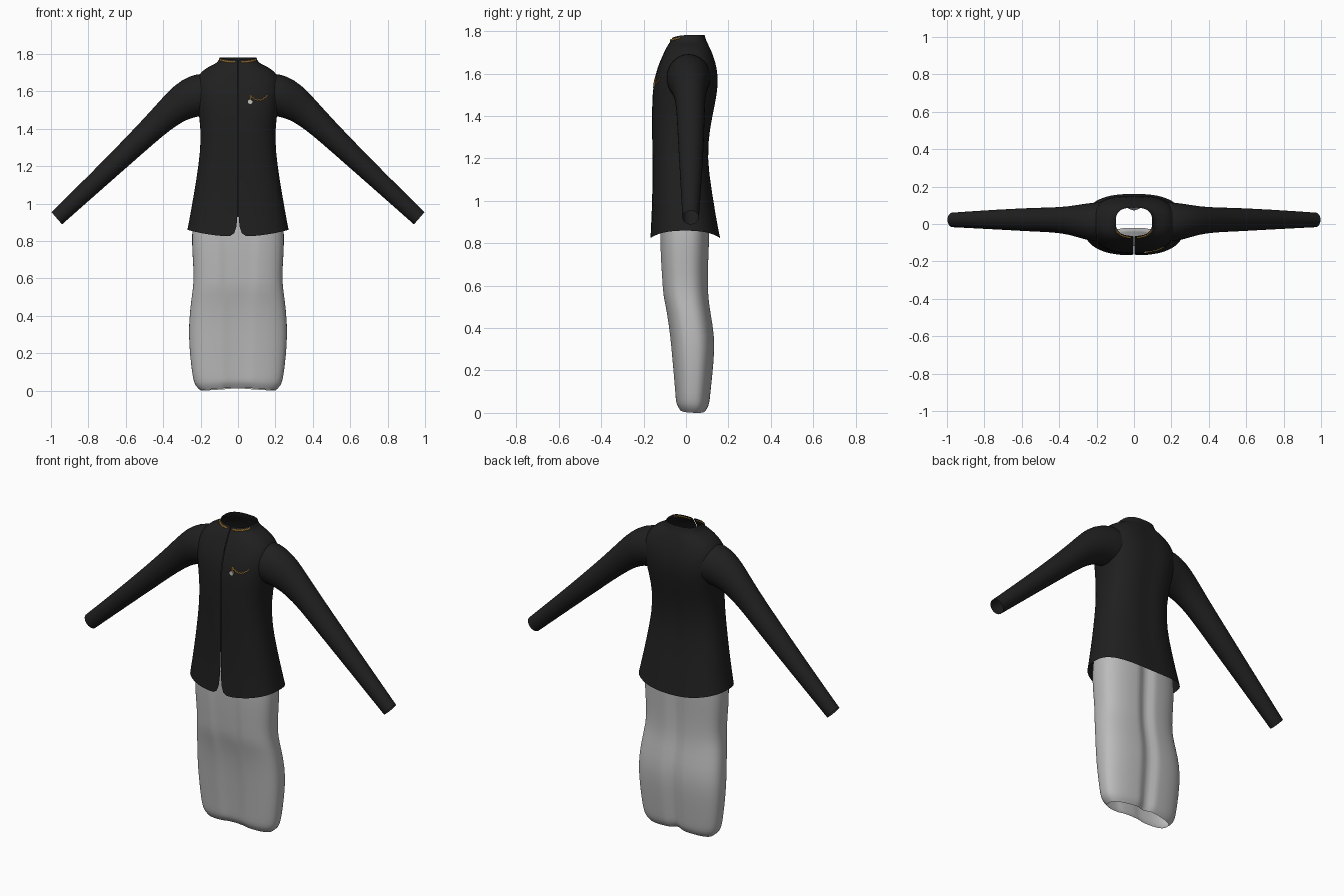
import bpy, bmesh, math
from mathutils import Vector
from mathutils.bvhtree import BVHTree

if "Cube" in bpy.data.objects:
    bpy.data.objects.remove(bpy.data.objects["Cube"])


def material(name, color, rough=0.8):
    m = bpy.data.materials.new(name)
    m.use_nodes = True
    m.diffuse_color = (*color, 1)
    bsdf = m.node_tree.nodes["Principled BSDF"]
    bsdf.inputs["Base Color"].default_value = (*color, 1)
    bsdf.inputs["Roughness"].default_value = rough
    return m


black = material("black cloth", (0.014, 0.014, 0.014))
grey = material("pale grey cloth", (0.5, 0.5, 0.5))
gold = material("gold", (0.7, 0.36, 0.06))
silver = material("silver", (0.55, 0.55, 0.5))


def spow(v, p):
    return math.copysign(abs(v) ** p, v)


def loft(name, rings, mat, closed=True, levels=1):
    """Skin a list of equal-length point rings into a smooth open tube."""
    bm = bmesh.new()
    rows = [[bm.verts.new(p) for p in ring] for ring in rings]
    count = len(rows[0])
    for a, b in zip(rows, rows[1:]):
        for i in range(count if closed else count - 1):
            j = (i + 1) % count
            bm.faces.new((a[i], a[j], b[j], b[i]))
    bmesh.ops.recalc_face_normals(bm, faces=bm.faces)
    mesh = bpy.data.meshes.new(name)
    bm.to_mesh(mesh)
    bm.free()
    mesh.materials.append(mat)
    mesh.polygons.foreach_set("use_smooth", [True] * len(mesh.polygons))
    obj = bpy.data.objects.new(name, mesh)
    bpy.context.collection.objects.link(obj)
    if levels:
        sub = obj.modifiers.new("smooth", 'SUBSURF')
        sub.levels = sub.render_levels = levels
    return obj


def body_ring(z, half, front, back, power, count, closed=True):
    """Rounded-box outline that starts and ends at the centre front."""
    pts = []
    for i in range(count if closed else count + 1):
        t = -math.pi / 2 + 2 * math.pi * i / count
        c, s = math.cos(t), math.sin(t)
        x = half * spow(c, 2 / power)
        y = (front + back) / 2 + (back - front) / 2 * spow(s, 2 / power)
        pts.append(Vector((x, y, z)))
    return pts


# Jacket body: height, half width, front y, back y, squareness
JACKET = [(0.86, 0.272, -0.168, 0.162, 2.5), (0.93, 0.258, -0.162, 0.145, 2.5),
          (1.05, 0.237, -0.158, 0.125, 2.5), (1.2, 0.212, -0.158, 0.103, 2.5),
          (1.34, 0.198, -0.16, 0.115, 2.6), (1.45, 0.205, -0.16, 0.14, 2.7),
          (1.55, 0.222, -0.155, 0.157, 2.8), (1.63, 0.23, -0.135, 0.15, 2.7),
          (1.685, 0.215, -0.11, 0.132, 2.5), (1.72, 0.18, -0.095, 0.117, 2.4),
          (1.742, 0.135, -0.08, 0.104, 2.4), (1.755, 0.108, -0.072, 0.096, 2.6),
          (1.782, 0.098, -0.064, 0.088, 2.7)]
rings = []
for k, (z, half, front, back, power) in enumerate(JACKET):
    ring = body_ring(z, half, front, back, power, 32, closed=False)
    for p in ring:
        side = abs(p.x) / half
        if k == 0:                                   # hem dips at front and back
            p.z -= 0.037 * (1 - side ** 2)
        if k == len(JACKET) - 1 and p.y < 0:         # collar drops to the front
            p.z -= 0.012 * (1 - side ** 3)
    gap = 0.012 if k == 0 else 0.002                 # front opening
    ring[0].x, ring[-1].x = gap, -gap
    if 0 < k < 10:                                   # back seam valley
        ring[16].y -= 0.008
    rings.append(ring)
torso = loft("jacket_body", rings, black, closed=False)

# Sleeves: upper point, lower point, front y, back y
SLEEVE = [((0.15, 1.695), (0.16, 1.47), -0.09, 0.12),
          ((0.22, 1.7), (0.205, 1.465), -0.098, 0.118),
          ((0.305, 1.663), (0.265, 1.452), -0.078, 0.107),
          ((0.375, 1.602), (0.325, 1.418), -0.058, 0.096),
          ((0.45, 1.515), (0.4, 1.362), -0.046, 0.09),
          ((0.58, 1.375), (0.5, 1.275), -0.042, 0.088),
          ((0.78, 1.17), (0.7, 1.1), -0.03, 0.078),
          ((0.998, 0.955), (0.94, 0.888), -0.018, 0.062)]
for side, word in ((1, "left"), (-1, "right")):
    rings = []
    for up, low, y0, y1 in SLEEVE:
        mid = [(a + b) / 2 for a, b in zip(up, low)]
        arm = [(a - b) / 2 for a, b in zip(up, low)]
        ring = []
        for i in range(16):
            c, s = math.cos(i * math.pi / 8), math.sin(i * math.pi / 8)
            ring.append((side * (mid[0] + arm[0] * c),
                         (y0 + y1) / 2 + (y1 - y0) / 2 * s, mid[1] + arm[1] * c))
        rings.append(ring)
    loft(word + "_sleeve", rings, black)

# Wrapped skirt with a shallow front panel and a narrow back groove
SKIRT = [(0.93, 0.235, -0.125, 0.11), (0.84, 0.248, -0.128, 0.112),
         (0.72, 0.243, -0.123, 0.106), (0.62, 0.236, -0.116, 0.104),
         (0.55, 0.24, -0.112, 0.106), (0.48, 0.251, -0.093, 0.115),
         (0.36, 0.263, -0.076, 0.137), (0.25, 0.262, -0.066, 0.133),
         (0.13, 0.25, -0.055, 0.12), (0.06, 0.24, -0.05, 0.113),
         (0.025, 0.228, -0.046, 0.108), (0.012, 0.2, -0.03, 0.092)]
rings = []
for k, (z, half, front, back) in enumerate(SKIRT):
    ring = body_ring(z, half, front, back, 2.7, 64)
    panel = 0.062 + 0.035 * max(0, z - 0.3) / 0.55
    for p in ring:
        if p.y < 0 and abs(p.x) < panel:
            p.y += 0.008
        elif p.y > 0 and abs(p.x) < 0.04:
            p.y -= 0.028 * (1 - abs(p.x) / 0.04)
        if k > 9:
            p.z += 0.015 * (1 - abs(p.x) / half) - 0.05 * (p.y - 0.03)
    rings.append(ring)
low = min(p.z for ring in rings for p in ring)
for p in rings[-1]:
    p.z = max(0, p.z - low)
loft("skirt", rings, grey)

# Ornaments laid on the cloth by casting onto the jacket front
deps = bpy.context.evaluated_depsgraph_get()
surface = BVHTree.FromObject(torso, deps)


def on_front(x, z):
    hit = surface.ray_cast(Vector((x, -1, z)), Vector((0, 1, 0)))[0]
    return (hit if hit else Vector((x, -0.07, z))) - Vector((0, 0.002, 0))


def cord(name, pts, radius):
    curve = bpy.data.curves.new(name, 'CURVE')
    curve.dimensions = '3D'
    curve.bevel_depth = radius
    curve.bevel_resolution = 1
    spline = curve.splines.new('POLY')
    spline.points.add(len(pts) - 1)
    for sp, p in zip(spline.points, pts):
        sp.co = (*p, 1)
    curve.materials.append(gold)
    bpy.context.collection.objects.link(bpy.data.objects.new(name, curve))


# Gold scroll trim on each side of the collar
for side, word in ((1, "left"), (-1, "right")):
    pts = []
    for i in range(25):
        u = i / 24
        x = 0.018 + 0.078 * u
        z = 1.757 + 0.011 * u ** 2 + 0.003 * math.sin(i * 1.9)
        pts.append(on_front(side * x, z))
    cord(word + "_collar_trim", pts, 0.004)

# Chest chain hanging from a small round pin
chain = []
for i in range(21):
    u = i / 20
    z = 1.578 - 0.075 * u * (1 - u) * 1.3 + 0.003 * math.sin(i * 2)
    chain.append(on_front(0.065 + 0.092 * u, z))
cord("chest_chain", chain, 0.003)
cord("pin_link", [on_front(0.065, 1.578), on_front(0.068, 1.55)], 0.003)

bpy.ops.mesh.primitive_cylinder_add(vertices=16, radius=0.012, depth=0.008,
                                    location=on_front(0.065, 1.545),
                                    rotation=(math.pi / 2, 0, 0))
pin = bpy.context.object
pin.name = "chest_pin"
pin.data.materials.append(silver)
